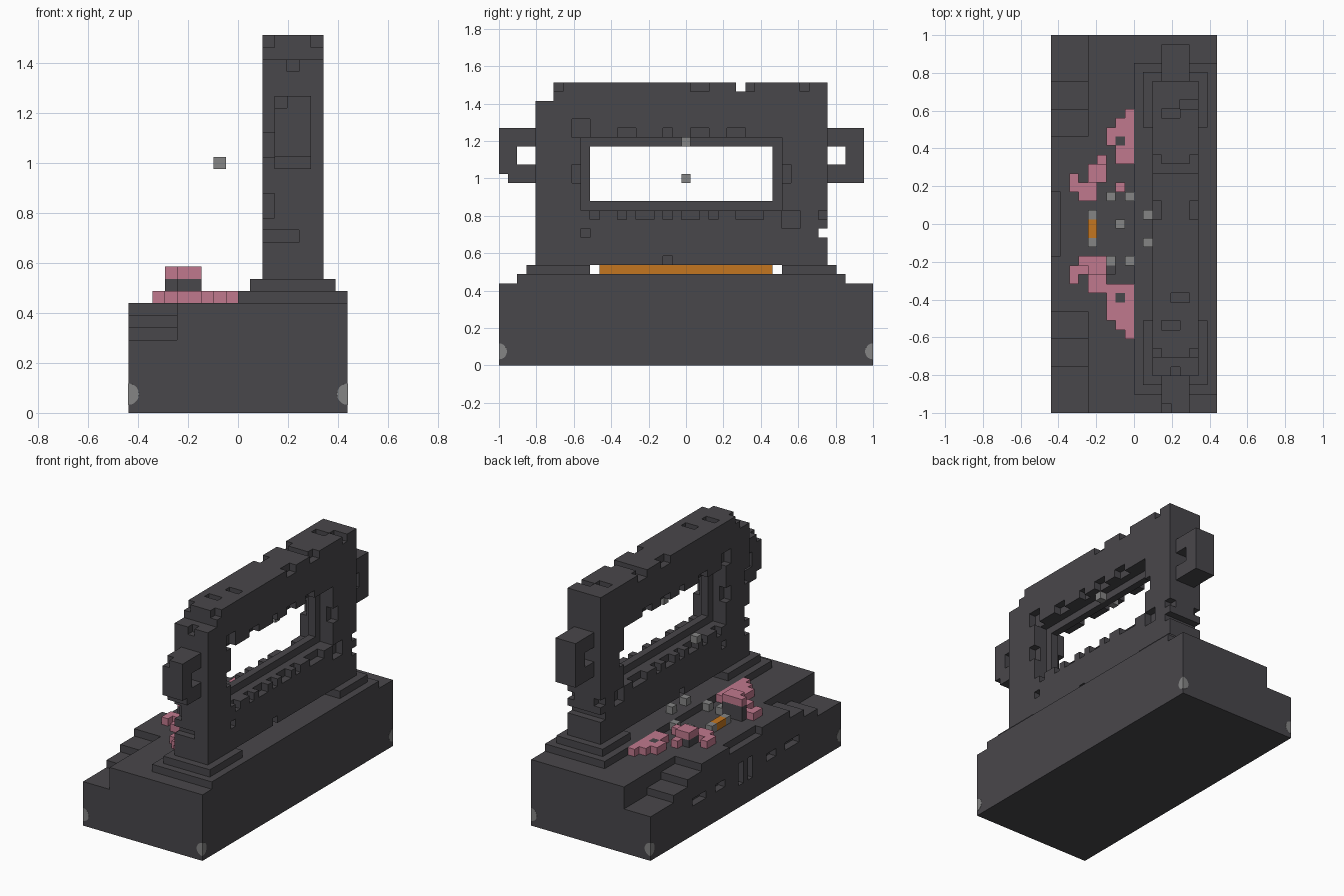
import bpy
import bmesh
import math
from mathutils import Vector

if "Cube" in bpy.data.objects:
    bpy.data.objects.remove(bpy.data.objects["Cube"])

U = 2 / 41                                # block size
ORIGIN = Vector((-9 * U, -20.5 * U, 0))   # corner of the block grid


def material(name, rgb):
    m = bpy.data.materials.new(name)
    m.use_nodes = True
    m.diffuse_color = (*rgb, 1)
    m.node_tree.nodes["Principled BSDF"].inputs["Base Color"].default_value = (*rgb, 1)
    return m


STONE = material("dark stone", (.066, .063, .07))
PINK = material("pink blossom", (.53, .19, .27))
ORANGE = material("orange glow", (.55, .18, .014))
GREY = material("light grey", (.235, .235, .235))


def box(x, y, z):
    """Set of blocks; each argument is (start, end) in block units."""
    return {(i, j, k) for i in range(*x) for j in range(*y) for k in range(*z)}


def link(name, bm, mat):
    mesh = bpy.data.meshes.new(name)
    bm.to_mesh(mesh)
    bm.free()
    mesh.materials.append(mat)
    ob = bpy.data.objects.new(name, mesh)
    bpy.context.collection.objects.link(ob)
    return ob


def build(name, cells, mat):
    """Skin the outside of a set of blocks and merge flat areas."""
    bm = bmesh.new()
    verts = {}
    for c in cells:
        for axis in range(3):
            for side in (0, 1):
                n = list(c)
                n[axis] += 2 * side - 1
                if tuple(n) in cells:
                    continue
                loop = []
                for a, b in ((0, 0), (1, 0), (1, 1), (0, 1)):
                    p = list(c)
                    p[axis] += side
                    p[(axis + 1) % 3] += a
                    p[(axis + 2) % 3] += b
                    p = tuple(p)
                    if p not in verts:
                        verts[p] = bm.verts.new(ORIGIN + Vector(p) * U)
                    loop.append(verts[p])
                bm.faces.new(loop if side else loop[::-1])
    bmesh.ops.dissolve_limit(bm, angle_limit=math.radians(1),
                             verts=bm.verts[:], edges=bm.edges[:])
    return link(name, bm, mat)


# Base block with stairs at both ends of the approach side
base = box((0, 18), (0, 41), (0, 9))
for step in range(3):
    reach = 11 - 3 * step
    for y in ((0, reach), (41 - reach, 41)):
        base -= box((0, 4), y, (8 - step, 9))
base -= box((0, 1), (17, 24), (8, 9))

# Recessed slots on the approach side
for y in ((9, 12), (14, 16), (25, 27), (29, 32)):
    base -= box((0, 1), y, (4, 5))
for y in (19, 21):
    base -= box((0, 1), (y, y + 1), (3, 6))
build("base", base, STONE)

# Stepped plinth, open under the middle of the wall
plinth = box((9, 17), (2, 38), (9, 10)) | box((17, 18), (2, 38), (9, 10))
plinth |= box((10, 17), (3, 10), (10, 11)) | box((10, 17), (31, 37), (10, 11))
build("plinth", plinth, STONE)
build("glow_strip", box((13, 14), (11, 30), (10, 11)), ORANGE)

# Wall with a window that narrows to an inner frame
wall = box((11, 16), (4, 36), (11, 31))
wall -= box((11, 16), (10, 30), (18, 24))
for x in ((11, 13), (14, 16)):
    wall -= box(x, (9, 31), (17, 25))

# Worn notches on both faces: (y start, length, z start, height)
NOTCHES = [
    (10, 1, 16, 1), (13, 1, 16, 1), (15, 2, 16, 1), (18, 1, 16, 1),
    (20, 2, 16, 1), (23, 1, 16, 1), (26, 2, 16, 1), (28, 1, 16, 1),
    (13, 2, 25, 1), (18, 1, 25, 1), (21, 2, 25, 1), (25, 2, 25, 1),
    (8, 1, 20, 2), (31, 1, 20, 2), (8, 2, 25, 2), (9, 1, 14, 1),
    (18, 1, 11, 1), (31, 2, 15, 2), (35, 1, 16, 1), (6, 1, 30, 1),
    (21, 2, 30, 1), (27, 1, 30, 1),
]
for y, w, z, h in NOTCHES:
    for x in (11, 15):
        wall -= box((x, x + 1), (y, y + w), (z, z + h))

# Broken corners and chips along the top and the ends
wall -= box((11, 16), (4, 6), (29, 31))
wall -= box((11, 16), (26, 27), (30, 31))
wall -= box((11, 16), (35, 36), (14, 15))
wall -= box((11, 14), (4, 5), (14, 15))
wall -= box((11, 12), (4, 5), (16, 18))
wall -= box((11, 12), (4, 5), (21, 23))
wall -= box((13, 14), (4, 5), (28, 29))
for x, y in ((12, 32), (15, 27), (13, 12), (12, 9), (14, 33)):
    wall -= box((x, x + 2), (y, y + 1), (30, 31))
build("wall", wall, STONE)

# Looped side handles
front = box((12, 15), (0, 4), (20, 26)) - box((12, 15), (2, 4), (22, 24))
front -= box((12, 15), (0, 1), (20, 21)) | box((12, 13), (0, 1), (25, 26))
build("front_handle", front, STONE)
back = box((12, 15), (36, 40), (20, 26)) - box((12, 15), (36, 38), (22, 24))
build("back_handle", back, STONE)

# Blossom beds drawn as rows from the back to the front:
# p = low blossom, s = stone, t = blossom on a stone
BEDS = {
    "back": (32, ["        p", "       pp", "      ppp", "      psp", "       pp",
                  "     p pp", "    tt   ", "  p tt   ", "  ppp  p ", "   pp    "]),
    "front": (16, ["   ttt   ", "  pptts  ", "  p pp   ", "    ppppp", "      psp",
                   "      ppp", "      ppp", "       pp", "        p"]),
}
for name, (top, rows) in BEDS.items():
    blossom, stone = set(), set()
    lift = 2 if name == "front" else 1
    for r, row in enumerate(rows):
        for i, ch in enumerate(row):
            cell = (i, top - r)
            if ch == "p":
                blossom.add((*cell, 9))
            elif ch == "s":
                stone.add((*cell, 9))
            elif ch == "t":
                stone |= {(*cell, 9 + h) for h in range(lift)}
                blossom.add((*cell, 9 + lift))
    build(name + "_blossoms", blossom, PINK)
    build(name + "_bed_stones", stone, STONE)

# Ring of small markers with a glowing centre piece
ring = {(4, y, 9) for y in (18, 21)} | {(10, y, 10) for y in (18, 21)}
ring |= {(x, y, 9) for x in (6, 8) for y in (16, 23)}
build("marker_ring", ring, GREY)
build("glow_marker", box((4, 5), (19, 21), (9, 10)), ORANGE)
build("floating_marker", {(7, 20, 20)}, GREY)
build("window_marker", {(13, 20, 24), (12, 20, 24), (14, 20, 24)}, GREY)

# Round studs set flush into the lower corners
for sx, side in ((-1, "right"), (1, "left")):
    for sy, end in ((-1, "front"), (1, "back")):
        bm = bmesh.new()
        bmesh.ops.create_uvsphere(bm, u_segments=16, v_segments=10, radius=.043)
        bmesh.ops.translate(bm, verts=bm.verts[:], vec=(sx * 9 * U, sy, .075))
        for co, no in (((sx * (9 * U + .001), 0, 0), (sx, 0, 0)),
                       ((0, sy * 1.001, 0), (0, sy, 0))):
            cut = bmesh.ops.bisect_plane(
                bm, geom=bm.verts[:] + bm.edges[:] + bm.faces[:],
                plane_co=co, plane_no=no, clear_outer=True)
            rim = [g for g in cut["geom_cut"] if isinstance(g, bmesh.types.BMEdge)]
            bmesh.ops.holes_fill(bm, edges=rim, sides=0)
        bmesh.ops.recalc_face_normals(bm, faces=bm.faces[:])
        link(end + "_" + side + "_stud", bm, GREY)
